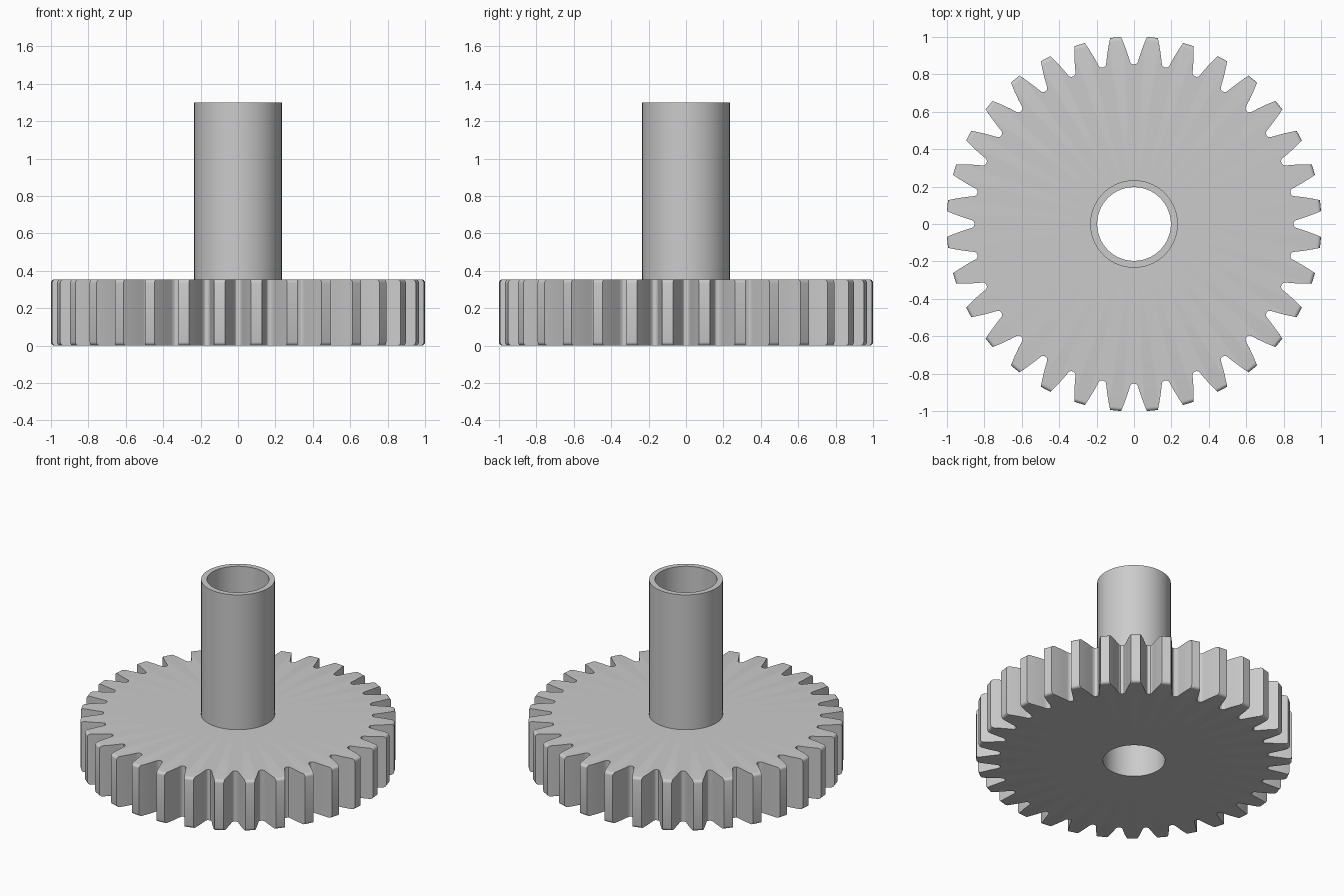
import bpy
import math
from math import pi, sin, cos

old = bpy.data.objects.get("Cube")
if old:
    bpy.data.objects.remove(old, do_unlink=True)

TEETH = 32
PITCH = 2 * pi / TEETH
TIP_R, FLANK_R, ROOT_R = 1.0025, 0.875, 0.853
WHEEL_H, TOTAL_H = 0.355, 1.3
BORE_R, TUBE_R = 0.197, 0.234
ROUND = 0.02

grey = bpy.data.materials.new("plain grey")
grey.use_nodes = True
grey.diffuse_color = (0.6, 0.6, 0.6, 1)
grey.node_tree.nodes["Principled BSDF"].inputs["Base Color"].default_value = (0.6, 0.6, 0.6, 1)


def circle(radius, z, count):
    return [(radius * cos(2 * pi * i / count), radius * sin(2 * pi * i / count), z)
            for i in range(count)]


def loft(name, rings, closed):
    """Skin rings of equal point count; closed joins the last ring to the first."""
    n = len(rings[0])
    verts = [p for ring in rings for p in ring]
    faces = []
    for k in range(len(rings) if closed else len(rings) - 1):
        a, b = k * n, (k + 1) % len(rings) * n
        for i in range(n):
            j = (i + 1) % n
            faces.append((a + i, a + j, b + j, b + i))
    mesh = bpy.data.meshes.new(name)
    mesh.from_pydata(verts, [], faces)
    mesh.materials.append(grey)
    obj = bpy.data.objects.new(name, mesh)
    bpy.context.collection.objects.link(obj)
    bpy.ops.object.select_all(action='DESELECT')
    obj.select_set(True)
    bpy.context.view_layer.objects.active = obj
    bpy.ops.object.shade_smooth_by_angle(angle=math.radians(30))
    return obj


def half_angle(r):
    """Half the angle covered by a tooth at radius r, narrowing on a curved flank."""
    t = (r - FLANK_R) / (TIP_R - FLANK_R)
    return 0.072 - 0.040 * t - 0.003 * t * t


def gear_ring(z, tip):
    """Tooth outline at height z, cut off at the tip radius."""
    root = [(0, ROOT_R), (0.012, ROOT_R + 0.002), (0.021, ROOT_R + 0.009)]
    flank = [FLANK_R + (tip - FLANK_R) * k / 4 for k in range(5)]
    half = root + [(PITCH / 2 - half_angle(r), r) for r in flank]
    # Mirror the half tooth about its centre line
    tooth = half + [(PITCH - a, r) for a, r in reversed(half[1:])]
    return [(r * cos(a + i * PITCH), r * sin(a + i * PITCH), z)
            for i in range(TEETH) for a, r in tooth]


# Toothed wheel: outline lofted upward with rounded tooth tips, around a through bore
steps = [k * pi / 8 for k in range(5)]
lower = [gear_ring(ROUND * (1 - sin(a)), TIP_R - ROUND * (1 - cos(a))) for a in reversed(steps)]
upper = [gear_ring(WHEEL_H - ROUND * (1 - sin(a)), TIP_R - ROUND * (1 - cos(a))) for a in steps]
count = len(lower[0])
loft("toothed_wheel",
     [circle(BORE_R, 0, count)] + lower + upper + [circle(BORE_R, WHEEL_H, count)], True)

# Hollow shaft standing on the wheel
loft("hollow_shaft",
     [circle(TUBE_R, WHEEL_H, 96), circle(TUBE_R, TOTAL_H, 96),
      circle(BORE_R, TOTAL_H, 96), circle(BORE_R, WHEEL_H, 96)], False)
